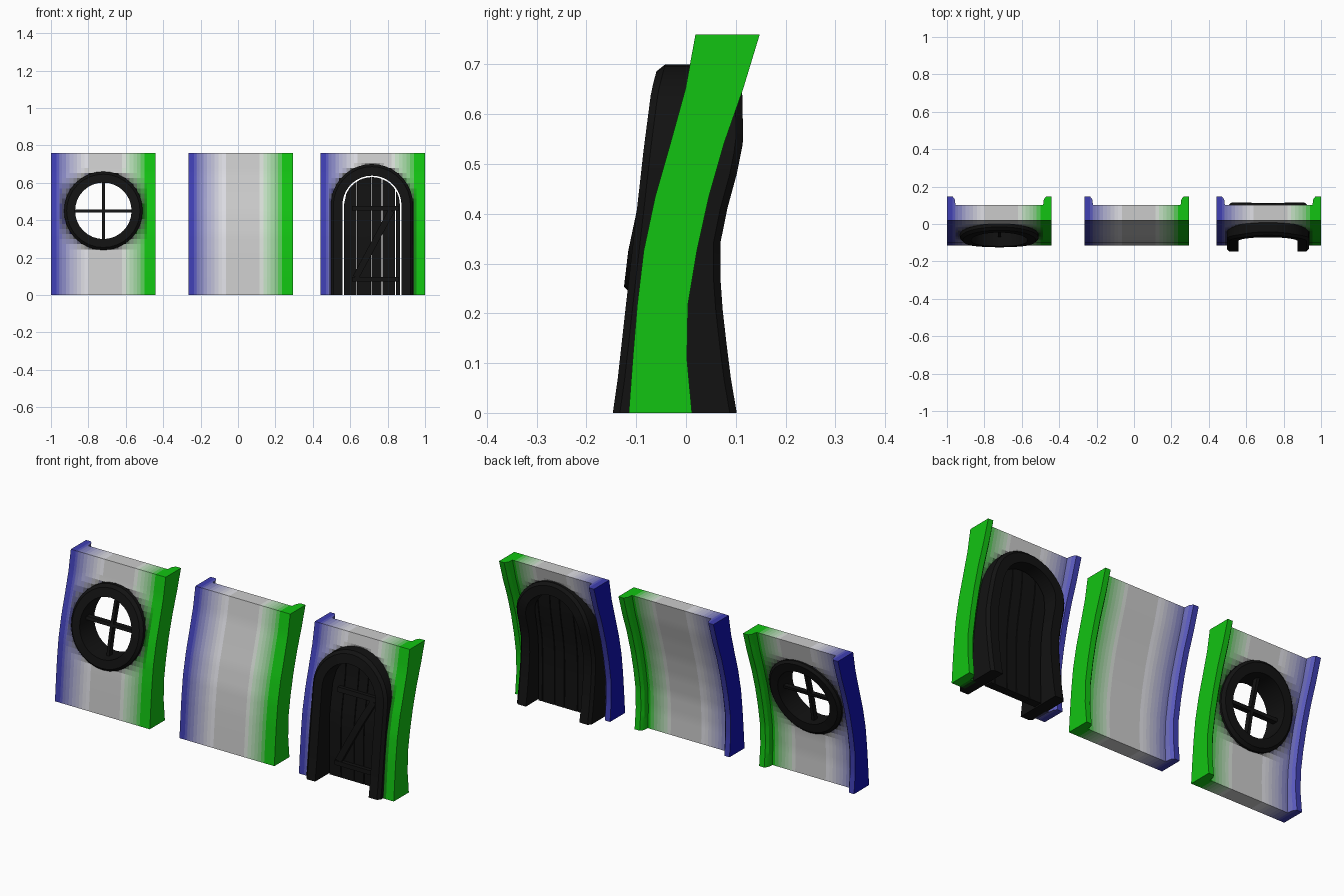
import bpy, bmesh, math

if "Cube" in bpy.data.objects:
    bpy.data.objects.remove(bpy.data.objects["Cube"])

GREY, BLUE, GREEN, BLACK = (.8, .8, .8), (.006, .006, .43), (.006, .55, .006), (.006,) * 3


def curve(pts):
    """Piecewise linear y as a function of z."""
    def f(z):
        for (z0, y0), (z1, y1) in zip(pts, pts[1:]):
            if z <= z1:
                return y0 + (y1 - y0) * (z - z0) / (z1 - z0)
        return pts[-1][1]
    return f


H, W = .76, .56
KNOTS = [H * i / 7 for i in range(8)]
wall_front = curve(list(zip(KNOTS, [-.115, -.107, -.098, -.085, -.062, -.031, -.001, .019])))
rib_back = curve(list(zip(KNOTS, [.012, .002, .004, .022, .046, .077, .115, .148])))
door_front = curve([(0, -.147), (.07, -.137), (.25, -.117), (.44, -.095), (.53, -.085), (.645, -.07), (.7, -.056)])
door_back = curve([(0, .102), (.07, .09), (.15, .08), (.24, .07), (.33, .067), (.4, .08), (.47, .1),
                   (.545, .115), (.64, .113), (.7, .11)])


def wall_back(z):
    return wall_front(z) + .63 * (rib_back(z) - wall_front(z))


def material(c):
    c = tuple(max(.006, round(v * 20) / 20) for v in c)
    name = "paint_%.2f_%.2f_%.2f" % c
    m = bpy.data.materials.get(name) or bpy.data.materials.new(name)
    m.diffuse_color = (*c, 1)
    m.use_nodes = True
    m.node_tree.nodes["Principled BSDF"].inputs["Base Color"].default_value = m.diffuse_color
    return m


def finish(name, bm, color=None, smooth=True):
    """Turn a bmesh into an object; color is a function of the face centre."""
    bmesh.ops.recalc_face_normals(bm, faces=bm.faces)
    me = bpy.data.meshes.new(name)
    if color:
        for f in bm.faces:
            m = material(color(f.calc_center_median()))
            if m.name not in me.materials:
                me.materials.append(m)
            f.material_index = me.materials.find(m.name)
    bm.to_mesh(me)
    bm.free()
    ob = bpy.data.objects.new(name, me)
    bpy.context.collection.objects.link(ob)
    if smooth:
        shade(ob)
    return ob


def shade(ob):
    bpy.ops.object.select_all(action='DESELECT')
    ob.select_set(True)
    bpy.context.view_layer.objects.active = ob
    bpy.ops.object.shade_smooth_by_angle(angle=math.radians(30))


def black(_):
    return BLACK


def slab(name, grid, yf, yb, color=black, smooth=True):
    """Solid from a grid of (x, z) points with front and back depth functions."""
    bm = bmesh.new()
    sides = [[[bm.verts.new((x, y(x, z), z)) for x, z in row] for row in grid] for y in (yf, yb)]
    R, C = len(grid), len(grid[0])
    for s in sides:
        for i in range(R - 1):
            for j in range(C - 1):
                bm.faces.new((s[i][j], s[i][j + 1], s[i + 1][j + 1], s[i + 1][j]))
    rim = [(0, j) for j in range(C)] + [(i, C - 1) for i in range(1, R)]
    rim += [(R - 1, j) for j in range(C - 2, -1, -1)] + [(i, 0) for i in range(R - 2, 0, -1)]
    a, b = sides
    for (i, j), (k, l) in zip(rim, rim[1:] + rim[:1]):
        bm.faces.new((a[i][j], a[k][l], b[k][l], b[i][j]))
    return finish(name, bm, color, smooth)


def surround(name, path, section, closed):
    """Sweep a section of (radius, depth function) along (base, direction) pairs."""
    bm = bmesh.new()
    rings = []
    for (bx, bz), (dx, dz) in path:
        rings.append([bm.verts.new((bx + dx * r, y(bz + dz * r), bz + dz * r)) for r, y in section])
    n = len(section)
    for a, b in list(zip(rings, rings[1:])) + ([(rings[-1], rings[0])] if closed else []):
        for k in range(n):
            bm.faces.new((a[k], a[(k + 1) % n], b[(k + 1) % n], b[k]))
    if not closed:
        bm.faces.new(rings[0])
        bm.faces.new(rings[-1])
    return finish(name, bm, black)


def frame_section(r_in, r_out, yf, yb):
    e = .014
    return [(r_in, yf), (r_out - e, yf), (r_out, lambda z: yf(z) + e), (r_out, lambda z: yb(z) - e),
            (r_out - e, yb), (r_in, yb)]


def cut(ob, path, r):
    """Cut an opening through a wall along a path outline."""
    bm = bmesh.new()
    face = bm.faces.new([bm.verts.new((b[0] + d[0] * r, -.5, b[1] + d[1] * r)) for b, d in path])
    out = bmesh.ops.extrude_face_region(bm, geom=[face])
    bmesh.ops.translate(bm, verts=[v for v in out["geom"] if isinstance(v, bmesh.types.BMVert)], vec=(0, 1, 0))
    cutter = finish("opening_cutter", bm, None, False)
    cutter.hide_render = True
    mod = ob.modifiers.new("opening", 'BOOLEAN')
    mod.operation, mod.solver, mod.object = 'DIFFERENCE', 'EXACT', cutter
    bpy.context.view_layer.objects.active = ob
    bpy.ops.object.modifier_apply(modifier=mod.name)
    bpy.data.objects.remove(cutter)


def wall(name, x0, gap=None):
    """Leaning wall with a rib along the back of each side edge."""
    left = [0, .03, .042, .046] + [.06 + .02 * i for i in range(11)]
    cols = left + [.28] + [W - x for x in reversed(left)]
    rib = curve([(0, 1), (.03, 1), (.042, .87), (.046, .63), (1, .63)])

    def back(x, z):
        u = x - x0
        return wall_front(z) + rib(min(u, W - u)) * (rib_back(z) - wall_front(z))

    def color(p):
        u = p.x - x0
        edge, t = (BLUE, 1.05 - u / .19) if u < W / 2 else (GREEN, (u - .37) / .14)
        t = min(1, max(0, t))
        k = min(1, max(0, gap(p.x, p.z))) if gap and .05 < u < W - .05 else 1
        return [(g + (c - g) * t) * k for g, c in zip(GREY, edge)]

    grid = [[(x0 + x, H * i / 28) for x in cols] for i in range(29)]
    return slab(name, grid, lambda x, z: wall_front(z), back, color)


def around(cx, cz, a0, a1, n):
    return [((cx, cz), (math.cos(a0 + (a1 - a0) * i / n), math.sin(a0 + (a1 - a0) * i / n))) for i in range(n + 1)]


# Plain wall
wall("plain_wall", -.265)

# Window wall with round frame and cross bars
WX, WZ = -.72, .45
circle = around(WX, WZ, 0, 2 * math.pi, 32)[:-1]
ob = wall("window_wall", -1, lambda x, z: (math.hypot(x - WX, z - WZ) - .2) / (.01 + .3 * abs(x - WX)))
cut(ob, circle, .18)
shade(ob)
surround("window_frame", circle,
         frame_section(.151, .21, lambda z: wall_front(z) - .031, lambda z: wall_back(z) + .025), True)


def bar_y(offset):
    return lambda x, z: (wall_front(z) + wall_back(z)) / 2 + offset


steps = [-.165 + .33 * i / 8 for i in range(9)]
slab("window_upright", [[(WX - .008, WZ + s), (WX + .008, WZ + s)] for s in steps], bar_y(-.014), bar_y(.014))
slab("window_crossbar", [[(WX + s, WZ - .008), (WX + s, WZ + .008)] for s in (-.165, .165)],
     bar_y(-.014), bar_y(.014))

# Door wall with arched surround
DX, DZ = .716, .48
legs = [DZ * i / 7 for i in range(7)]
arch = [((DX, z), (1, 0)) for z in legs] + around(DX, DZ, 0, math.pi, 18) \
    + [((DX, z), (-1, 0)) for z in reversed(legs)]
ob = wall("door_wall", .44, lambda x, z: (math.hypot(x - DX, max(0, z - DZ)) - .21) / (.01 + .15 * abs(x - DX)))
cut(ob, [((b[0], -.05 if b[1] == 0 else b[1]), d) for b, d in arch], .19)
shade(ob)
surround("door_frame", arch, frame_section(.158, .22, door_front, door_back), False)


# Door planks following the arch
def door_y(offset):
    return lambda x, z: (door_front(z) + door_back(z)) / 2 + offset


def plank_top(x):
    return DZ + math.sqrt(max(0, .15 ** 2 - (x - DX) ** 2))


edges = [.566, .635, .713, .77, .842, .866]
for k, (a, b) in enumerate(zip(edges, edges[1:])):
    a, b = a + .002 * (k > 0), b - .002 * (k < 4)
    xs = [a + (b - a) * j / 5 for j in range(6)]
    slab("door_plank_%d" % (k + 1), [[(x, plank_top(x) * i / 10) for x in xs] for i in range(11)],
         door_y(-.015), door_y(.03))

# Door braces on the front
for name, z in (("lower", .083), ("upper", .463)):
    slab("door_%s_brace" % name, [[(x, z - .012), (x, z + .012)] for x in (.61, .862)],
         door_y(-.035), door_y(-.01))
slab("door_diagonal_brace", [[(.63 + .19 * t / 6 - .015, .095 + .355 * t / 6 + .008),
                              (.63 + .19 * t / 6 + .015, .095 + .355 * t / 6 - .008)] for t in range(7)],
     door_y(-.033), door_y(-.01))
